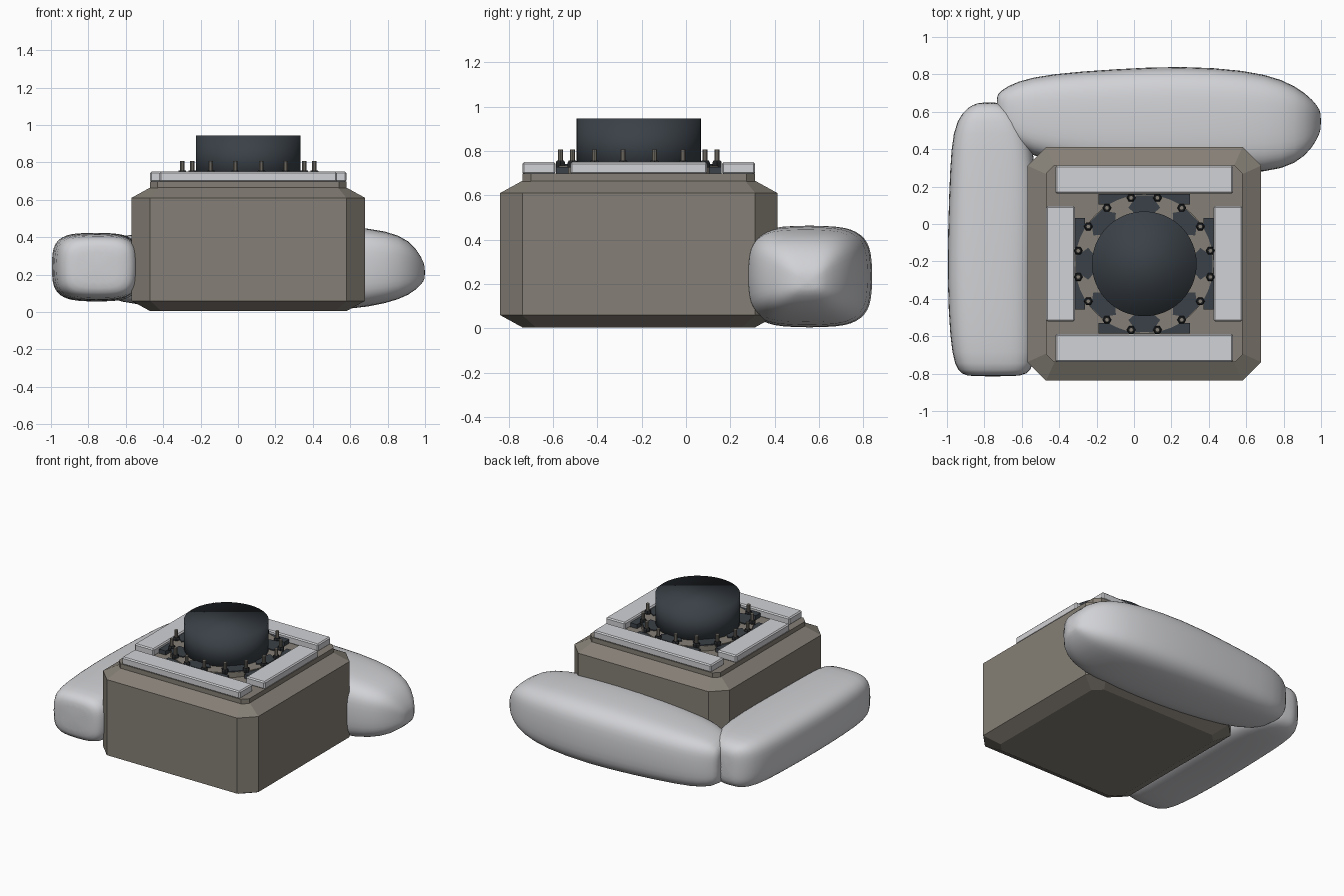
import bpy, bmesh, math
from mathutils import Vector

if "Cube" in bpy.data.objects:
    bpy.data.objects.remove(bpy.data.objects["Cube"], do_unlink=True)

CX, CY = 0.055, -0.213  # centre of the box and everything mounted on it


def material(name, colour):
    m = bpy.data.materials.new(name)
    m.use_nodes = True
    m.diffuse_color = (*colour, 1)
    bsdf = next(n for n in m.node_tree.nodes if n.type == 'BSDF_PRINCIPLED')
    bsdf.inputs["Base Color"].default_value = (*colour, 1)
    return m


STONE = material("warm grey", (0.235, 0.213, 0.18))
WHITE = material("pale grey", (0.64, 0.645, 0.67))
DARK = material("dark slate", (0.042, 0.052, 0.063))
BLACK = material("near black", (0.016, 0.018, 0.02))


def loft(name, rings, mat):
    """Skin a list of equal-length closed rings and cap both ends."""
    bm = bmesh.new()
    rows = [[bm.verts.new(p) for p in ring] for ring in rings]
    n = len(rows[0])
    for a, b in zip(rows, rows[1:]):
        for i in range(n):
            j = (i + 1) % n
            bm.faces.new((a[i], a[j], b[j], b[i]))
    bm.faces.new(rows[0][::-1])
    bm.faces.new(rows[-1])
    bmesh.ops.recalc_face_normals(bm, faces=bm.faces[:])
    me = bpy.data.meshes.new(name)
    bm.to_mesh(me)
    bm.free()
    me.materials.append(mat)
    ob = bpy.data.objects.new(name, me)
    bpy.context.collection.objects.link(ob)
    return ob


def circle(r, z, n, x=CX, y=CY):
    return [(x + r * math.cos(math.tau * i / n), y + r * math.sin(math.tau * i / n), z)
            for i in range(n)]


def cut_square(half, cut, z):
    k = half - cut
    pts = [(half, -k), (half, k), (k, half), (-k, half),
           (-half, k), (-half, -k), (-k, -half), (k, -half)]
    return [(CX + x, CY + y, z) for x, y in pts]


def slab(name, x0, x1, y0, y1, z0, z1, mat, bevel=0.0):
    rings = [[(x0, y0, z), (x1, y0, z), (x1, y1, z), (x0, y1, z)] for z in (z0, z1)]
    ob = loft(name, rings, mat)
    if bevel:
        mod = ob.modifiers.new("Bevel", 'BEVEL')
        mod.width, mod.segments = bevel, 1
    return ob


def smooth(ob):
    for p in ob.data.polygons:
        p.use_smooth = True


def pillow(name, stations, along_x):
    """Soft bolster: station = position, side min, side max, z min, z max."""
    rings = []
    for t, s0, s1, z0, z1 in stations:
        ring = []
        for i in range(24):
            a = math.tau * i / 24
            c, s = math.cos(a), math.sin(a)
            u = math.copysign(abs(c) ** 0.58, c)
            v = math.copysign(abs(s) ** 0.58, s)
            side = (s0 + s1) / 2 + u * (s1 - s0) / 2
            z = (z0 + z1) / 2 + v * (z1 - z0) / 2
            ring.append((t, side, z) if along_x else (side, t, z))
        rings.append(ring)
    ob = loft(name, rings, WHITE)
    ob.modifiers.new("Subdivision", 'SUBSURF').levels = 1
    smooth(ob)


# Box with chamfered corners, sloped rims and a raised lid
loft("box_body", [cut_square(0.525, 0.06, 0.005), cut_square(0.625, 0.1, 0.06),
                  cut_square(0.625, 0.1, 0.61), cut_square(0.525, 0.045, 0.665)], STONE)
loft("lid_plate", [cut_square(0.525, 0.04, 0.66), cut_square(0.525, 0.04, 0.698)], STONE)

# Pale strips framing the lid
for side, label in ((-1, "front"), (1, "back")):
    y = CY + side * 0.45
    slab(label + "_strip", CX - 0.475, CX + 0.475, y - 0.075, y + 0.075,
         0.695, 0.75, WHITE, 0.008)
for side, label in ((-1, "right"), (1, "left")):
    x = CX + side * 0.448
    slab(label + "_strip", x - 0.077, x + 0.077, CY - 0.308, CY + 0.308,
         0.695, 0.75, WHITE, 0.008)

# Dark ledges tucked between the ring and the strips
for side in (-1, 1):
    y, x = CY + side * 0.345, CX + side * 0.345
    slab("ledge_across", CX - 0.245, CX + 0.245, y - 0.028, y + 0.028, 0.69, 0.728, DARK)
    slab("ledge_along", x - 0.028, x + 0.028, CY - 0.245, CY + 0.245, 0.69, 0.728, DARK)

# Mounting ring
loft("mounting_ring", [circle(0.37, 0.69, 48), circle(0.37, 0.735, 48)], STONE)

# Lugs on the ring, one every eighth of a turn
for k in range(8):
    a = math.tau * k / 8
    out = Vector((math.cos(a), math.sin(a), 0))
    tan = Vector((-out.y, out.x, 0))
    outline = [(0.265, -0.045), (0.30, -0.085), (0.335, -0.06), (0.365, -0.045),
               (0.365, 0.045), (0.335, 0.06), (0.30, 0.085), (0.265, 0.045)]
    loft("ring_lug", [[Vector((CX, CY, z)) + out * r + tan * w for r, w in outline]
                      for z in (0.70, 0.742)], DARK)

# Bolts: black hexagonal nut with a short stud
for k in range(16):
    a = math.tau * (k + 0.5) / 16
    x, y = CX + 0.36 * math.cos(a), CY + 0.36 * math.sin(a)
    loft("bolt_nut", [circle(0.024, 0.725, 6, x, y), circle(0.024, 0.748, 6, x, y),
                      circle(0.018, 0.757, 6, x, y)], BLACK)
    loft("bolt_stud", [circle(0.012, 0.74, 10, x, y), circle(0.012, 0.806, 10, x, y)], STONE)

# Dark drum in the middle, softly shaded over its rim
smooth(loft("drum", [circle(0.28, 0.69, 64), circle(0.28, 0.945, 64)], DARK))

# Soft bolsters wrapping the right side and the back
pillow("right_bolster", [
    (-0.815, -0.87, -0.64, 0.15, 0.33), (-0.805, -0.92, -0.57, 0.10, 0.38),
    (-0.76, -0.96, -0.535, 0.07, 0.41), (-0.62, -0.985, -0.53, 0.06, 0.42),
    (-0.30, -1.0, -0.53, 0.06, 0.425), (0.0, -0.995, -0.52, 0.055, 0.425),
    (0.30, -0.985, -0.52, 0.055, 0.42), (0.50, -0.97, -0.56, 0.06, 0.415),
    (0.60, -0.92, -0.64, 0.075, 0.40), (0.64, -0.86, -0.70, 0.11, 0.36),
    (0.65, -0.82, -0.73, 0.16, 0.32)], False)
pillow("back_bolster", [
    (-0.735, 0.58, 0.68, 0.15, 0.32), (-0.72, 0.50, 0.71, 0.09, 0.37),
    (-0.63, 0.40, 0.765, 0.05, 0.41), (-0.45, 0.33, 0.805, 0.03, 0.43),
    (-0.10, 0.28, 0.83, 0.01, 0.455), (0.25, 0.27, 0.848, 0.0, 0.468),
    (0.60, 0.268, 0.825, 0.01, 0.46), (0.80, 0.29, 0.775, 0.045, 0.435),
    (0.92, 0.36, 0.70, 0.09, 0.385), (0.985, 0.46, 0.63, 0.15, 0.29),
    (1.0, 0.51, 0.59, 0.18, 0.24)], True)
